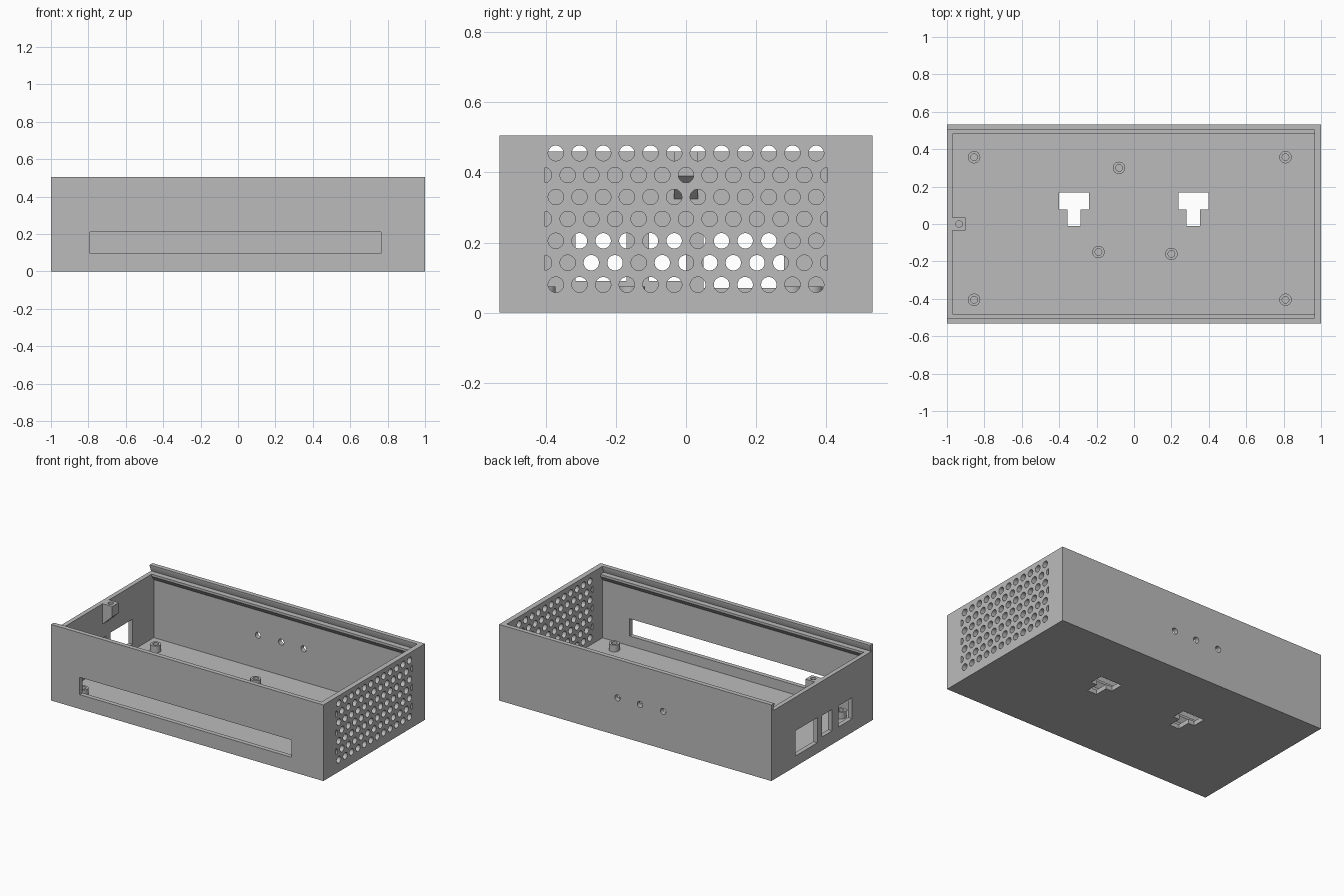
import bpy, bmesh, math
from mathutils import Vector

cube = bpy.data.objects.get("Cube")
if cube:
    bpy.data.objects.remove(cube, do_unlink=True)

grey = bpy.data.materials.new("plain_grey")
grey.use_nodes = True
grey.diffuse_color = (0.5, 0.5, 0.5, 1)
grey.node_tree.nodes["Principled BSDF"].inputs["Base Color"].default_value = (0.5, 0.5, 0.5, 1)

# Main sizes
HALF_Y, HEIGHT, WALL, FLOOR = 0.5325, 0.505, 0.03, 0.03
INNER_Y, END_X, LEDGE_Y, LEDGE_Z = HALF_Y - WALL, 0.965, 0.48, 0.46


def prism(bm, outline, axis, lo, hi):
    """Extrude a flat outline along one axis, from lo to hi."""
    def place(p, d):
        a, b = p
        return Vector({"x": (d, a, b), "y": (a, d, b), "z": (a, b, d)}[axis])
    low = [bm.verts.new(place(p, lo)) for p in outline]
    high = [bm.verts.new(place(p, hi)) for p in outline]
    bm.faces.new(low)
    bm.faces.new(high[::-1])
    n = len(outline)
    for i in range(n):
        j = (i + 1) % n
        bm.faces.new((low[j], low[i], high[i], high[j]))


def rect(a0, a1, b0, b1):
    return [(a0, b0), (a1, b0), (a1, b1), (a0, b1)]


def circle(a, b, r, n=24):
    return [(a + r * math.cos(math.tau * (i + 0.5) / n),
             b + r * math.sin(math.tau * (i + 0.5) / n)) for i in range(n)]


def mirrored(half):
    """Close a half outline by mirroring it across the centre."""
    return half + [(-a, b) for a, b in reversed(half)]


def finish(bm, name):
    bmesh.ops.recalc_face_normals(bm, faces=bm.faces)
    mesh = bpy.data.meshes.new(name)
    bm.to_mesh(mesh)
    bm.free()
    ob = bpy.data.objects.new(name, mesh)
    mesh.materials.append(grey)
    bpy.context.collection.objects.link(ob)
    return ob


def solid(name, *parts):
    bm = bmesh.new()
    for part in parts:
        prism(bm, *part)
    return finish(bm, name)


def activate(ob):
    bpy.ops.object.select_all(action="DESELECT")
    ob.select_set(True)
    bpy.context.view_layer.objects.active = ob


def cut(ob, cutter):
    cutter.hide_render = True
    mod = ob.modifiers.new("cut", "BOOLEAN")
    mod.operation, mod.solver, mod.object = "DIFFERENCE", "EXACT", cutter
    activate(ob)
    bpy.ops.object.modifier_apply(modifier=mod.name)
    bpy.data.objects.remove(cutter, do_unlink=True)


def smooth(ob):
    activate(ob)
    bpy.ops.object.shade_smooth_by_angle(angle=math.radians(30))


# Case shell with cavity, chamfered ledges and dovetail lid groove
case = solid("case", (rect(-1, 1, -HALF_Y, HALF_Y), "z", 0, HEIGHT))
cavity = mirrored([(INNER_Y, FLOOR), (INNER_Y, 0.415), (LEDGE_Y, 0.445), (LEDGE_Y, 0.48)])
cut(case, solid("cavity_cutter", (cavity, "x", -0.97, END_X)))
groove = mirrored([(INNER_Y + 0.013, LEDGE_Z), (INNER_Y, HEIGHT - 0.01), (INNER_Y, 0.6)])
cut(case, solid("lid_groove_cutter", (groove, "x", -1.1, END_X)))

# Display slot, connector openings, rear holes and floor hanging slots
openings = [(rect(-0.79, 0.765, 0.095, 0.21), "y", -0.6, -0.45)]
for y0, y1, z0, z1 in ((0.05, 0.28, 0.07, 0.237), (-0.105, 0, 0.09, 0.232), (-0.315, -0.17, 0.09, 0.23)):
    openings.append((rect(y0, y1, z0, z1), "x", -1.1, -0.9))
for x in (-0.205, -0.035, 0.13):
    openings.append((circle(x, 0.25, 0.02), "y", 0.45, 0.6))
for x in (-0.32, 0.317):
    tee = [(0.035, -0.01), (0.035, 0.078), (0.08, 0.078), (0.08, 0.168)]
    openings.append(([(x + a, y) for a, y in mirrored(tee)], "z", -0.1, 0.1))
cut(case, solid("opening_cutter", *openings))

# Staggered vent holes, cut off at the edges of the grille
vents, STEP, LIMIT = [], 0.0675, 0.407
for row in range(7):
    count = 13 if row % 2 else 12
    for i in range(count):
        y = (i - (count - 1) / 2) * STEP
        ring = circle(y, 0.08 + row * 0.0625, 0.022)
        if abs(y) > 0.4:
            ring = [p for p in ring if abs(p[0]) < LIMIT]
        vents.append((ring, "x", 0.9, 1.1))
cut(case, solid("vent_cutter", *vents))
smooth(case)

# Lid screw bracket on the connector wall
bracket = solid("lid_screw_bracket", (
    [(-0.975, LEDGE_Z), (-0.9, LEDGE_Z), (-0.9, 0.39), (-0.975, 0.32)], "y", -0.034, 0.034))
cut(bracket, solid("screw_hole_cutter", (circle(-0.935, 0, 0.017), "z", 0.4, 0.6)))
smooth(bracket)


# Hollow mounting posts on the floor
def post(name, x, y):
    bm = bmesh.new()
    profile = [(0.033, 0.025), (0.033, 0.075), (0.018, 0.075), (0.018, 0.031), (0, 0.031)]
    verts = [bm.verts.new((r, 0, z)) for r, z in profile]
    edges = [bm.edges.new(pair) for pair in zip(verts, verts[1:])]
    bmesh.ops.spin(bm, geom=verts + edges, cent=(0, 0, 0), axis=(0, 0, 1),
                   angle=math.tau, steps=24)
    bmesh.ops.remove_doubles(bm, verts=bm.verts, dist=0.0005)
    ob = finish(bm, name)
    ob.location = (x, y, 0)
    smooth(ob)


spots = [(x, y) for x in (-0.855, 0.81) for y in (-0.405, 0.357)]
spots += [(-0.08, 0.3), (-0.19, -0.15), (0.2, -0.16)]
for i, (x, y) in enumerate(spots):
    post(f"mounting_post_{i + 1}", x, y)
